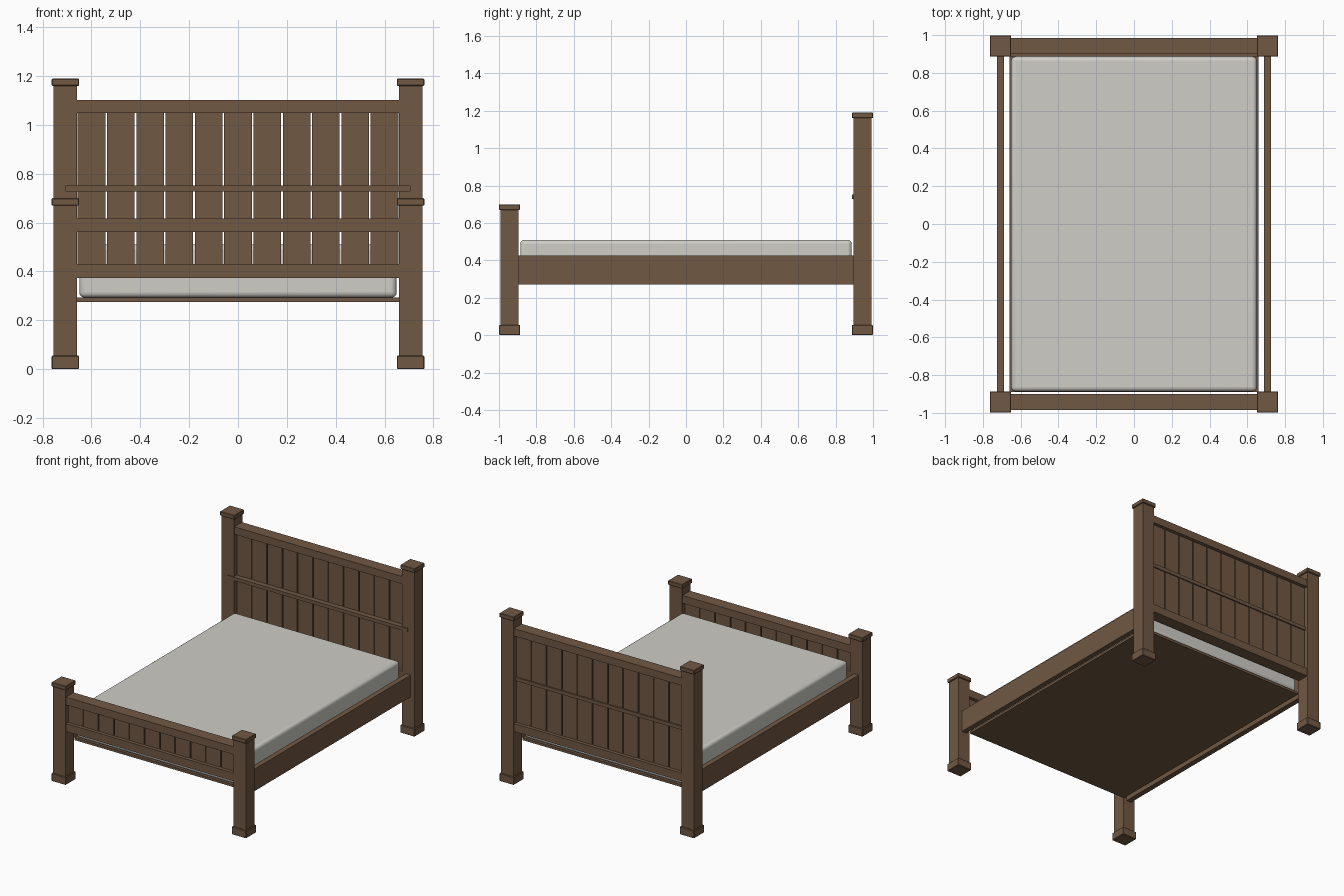
import bpy

cube = bpy.data.objects.get("Cube")
if cube:
    bpy.data.objects.remove(cube, do_unlink=True)


def material(name, color):
    mat = bpy.data.materials.new(name)
    mat.use_nodes = True
    mat.diffuse_color = color
    bsdf = next(n for n in mat.node_tree.nodes if n.type == 'BSDF_PRINCIPLED')
    bsdf.inputs["Base Color"].default_value = color
    bsdf.inputs["Roughness"].default_value = 0.8
    return mat


WOOD = material("brown wood", (0.165, 0.098, 0.057, 1))
CLOTH = material("off white cloth", (0.62, 0.61, 0.57, 1))


def box(name, x, y, z, mat=WOOD, bevel=0.0, segments=1):
    """Box spanning the given (low, high) ranges, with optional bevel."""
    spans = (x, y, z)
    bpy.ops.mesh.primitive_cube_add(size=1, location=[(a + b) / 2 for a, b in spans])
    obj = bpy.context.object
    obj.name = name
    obj.scale = [b - a for a, b in spans]
    bpy.ops.object.transform_apply(location=False, rotation=False, scale=True)
    obj.data.materials.append(mat)
    if bevel:
        mod = obj.modifiers.new("Bevel", 'BEVEL')
        mod.width = bevel
        mod.segments = segments
    return obj


def around(center, half):
    return (center - half, center + half)


POST_X, END_Y = 0.707, 0.943
POST, CAP = 0.048, 0.056
RAIL_X = (-0.66, 0.66)


def post(name, x, y, top):
    # Square post with a foot block and a cap
    px, py = around(x, POST), around(y, POST)
    cx, cy = around(x, CAP), around(y, CAP)
    box(name + "_post", px, py, (0.03, top - 0.01))
    box(name + "_foot", cx, cy, (0, 0.055), bevel=0.003)
    box(name + "_cap", cx, cy, (top - 0.03, top), bevel=0.003)


def panel(name, y, rail_low, rail_high):
    # Bottom and top rails with a row of spaced planks between them
    box(name + "_bottom_rail", RAIL_X, around(y, 0.043), (0.373, 0.43))
    box(name + "_top_rail", RAIL_X, around(y, 0.043), (rail_low, rail_high))
    for i in range(11):
        box(f"{name}_plank_{i + 1}", around((i - 5) * 0.12, 0.0565),
            around(y, 0.018), (0.42, rail_low + 0.01))


# Posts and side rails
for side, sx in (("left", 1), ("right", -1)):
    post(f"front_{side}", sx * POST_X, -END_Y, 0.70)
    post(f"back_{side}", sx * POST_X, END_Y, 1.19)
    box(f"{side}_side_rail", around(sx * POST_X, 0.019), (-0.9, 0.9), (0.27, 0.425))

# Footboard and headboard
panel("footboard", -END_Y, 0.562, 0.617)
panel("headboard", END_Y, 1.05, 1.103)
box("headboard_middle_rail", (-0.707, 0.707), (0.888, 0.97), (0.727, 0.752))

# Base board and mattress
box("base_board", (-0.66, 0.66), (-0.89, 0.89), (0.276, 0.293))
box("mattress", (-0.65, 0.65), (-0.886, 0.886), (0.293, 0.51), CLOTH, 0.022, 4)
bpy.ops.object.shade_smooth_by_angle()
